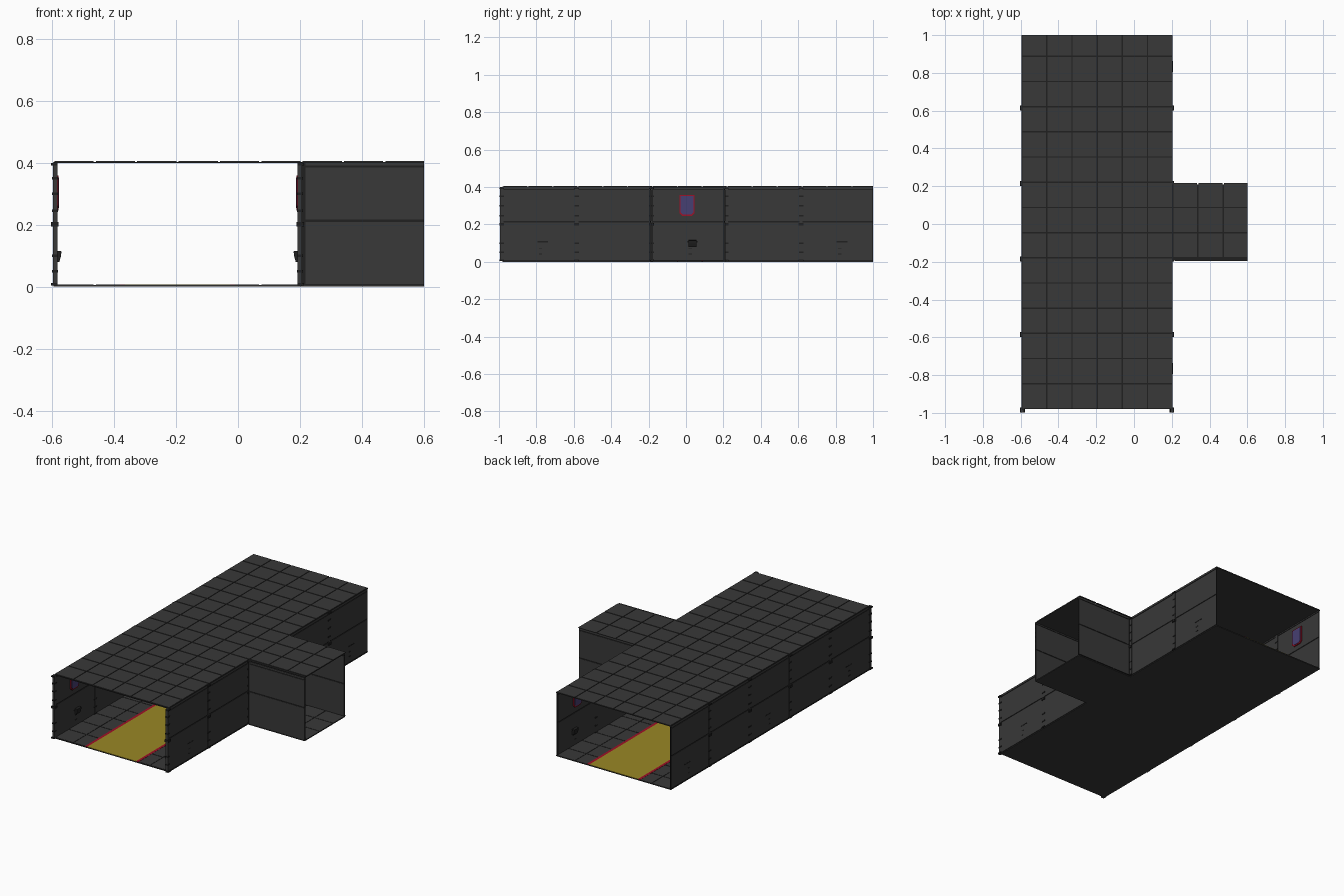
import bpy, bmesh

if "Cube" in bpy.data.objects:
    bpy.data.objects.remove(bpy.data.objects["Cube"])


def mat(name, rgb):
    m = bpy.data.materials.new(name)
    m.diffuse_color = (*rgb, 1)
    m.use_nodes = True
    m.node_tree.nodes["Principled BSDF"].inputs["Base Color"].default_value = m.diffuse_color
    return m


GREY = mat("panel grey", (0.040, 0.040, 0.040))
DARK = mat("joint dark", (0.014, 0.014, 0.014))
YELLOW = mat("walkway yellow", (0.32, 0.245, 0.018))
RED = mat("trim red", (0.34, 0.006, 0.02))
BLUE = mat("screen blue", (0.062, 0.05, 0.17))

MID = -0.195               # centre line of the main hall
PITCH = 0.4                # wall module
START = -0.985             # first rib
T = PITCH / 3              # tile size


def finish(name, bm, material):
    bmesh.ops.recalc_face_normals(bm, faces=bm.faces)
    me = bpy.data.meshes.new(name)
    bm.to_mesh(me)
    bm.free()
    me.materials.append(material)
    ob = bpy.data.objects.new(name, me)
    bpy.context.collection.objects.link(ob)
    return ob


def boxes(name, material, items):
    """One object made of boxes given as (x0, x1, y0, y1, z0, z1)."""
    bm = bmesh.new()
    for x0, x1, y0, y1, z0, z1 in items:
        vs = bmesh.ops.create_cube(bm, size=1)["verts"]
        for v in vs:
            v.co = (x0 if v.co.x < 0 else x1,
                    y0 if v.co.y < 0 else y1,
                    z0 if v.co.z < 0 else z1)
    return finish(name, bm, material)


def prisms(name, material, items):
    """Extrude polygons: (points, function mapping a, b, depth to xyz, d0, d1)."""
    bm = bmesh.new()
    for pts, f, d0, d1 in items:
        lo = [bm.verts.new(f(a, b, d0)) for a, b in pts]
        hi = [bm.verts.new(f(a, b, d1)) for a, b in pts]
        bm.faces.new(lo)
        bm.faces.new(hi)
        n = len(pts)
        for i in range(n):
            j = (i + 1) % n
            bm.faces.new((lo[i], lo[j], hi[j], hi[i]))
    return finish(name, bm, material)


def side(s, x0, x1):
    """Mirror an x range of the left wall to the right wall."""
    return (x0, x1) if s < 0 else (2 * MID - x1, 2 * MID - x0)


# Floor and roof: dark slabs with raised square tiles
def tiles(z0, z1):
    out, g = [], 0.0035
    x_lines = [-0.595 + T * i for i in range(10)]
    y_lines = [START + 0.006 + T * j for j in range(16)]
    for i in range(9):
        for j in range(15):
            if i >= 6 and not 6 <= j <= 8:
                continue
            out.append((x_lines[i] + g, min(x_lines[i + 1] - g, 0.6),
                        y_lines[j] + g, min(y_lines[j + 1] - g, 1.0), z0, z1))
    return out


def slab(z0, z1):
    return [(-0.595, 0.205, -0.98, 1.0, z0, z1), (0.205, 0.6, -0.193, 0.21, z0, z1)]


boxes("floor_underside", GREY, slab(0, 0.003))
boxes("floor_joints", DARK, slab(0.003, 0.005))
boxes("floor_tiles", GREY, tiles(0.005, 0.0065))
boxes("roof_ceiling", GREY, slab(0.398, 0.4005))
boxes("roof_joints", DARK, slab(0.4005, 0.4025))
boxes("roof_tiles", GREY, tiles(0.4025, 0.405))

# Painted walkway with red edges
boxes("walkway", YELLOW, [(MID - 0.17, MID + 0.17, -0.98, 1.0, 0.0055, 0.0075)])
boxes("walkway_edges", RED, [(MID + s * 0.178 - 0.008, MID + s * 0.178 + 0.008,
                              -0.98, 1.0, 0.0055, 0.0075) for s in (-1, 1)])

# Walls: dark core with panels on both faces, split by horizontal grooves
BANDS = [(0.009, 0.209), (0.217, 0.384), (0.39, 0.398)]
modules = [(s, START + PITCH * k) for s in (-1, 1) for k in range(5) if s < 0 or k != 2]
core, panels = [], []
for s, y in modules:
    y1 = min(y + PITCH, 1.0)
    core.append((*side(s, -0.5925, -0.5875), y, y1, 0.003, 0.4))
    for z0, z1 in BANDS:
        panels.append((*side(s, -0.595, -0.585), y + 0.004, min(y1 - 0.004, 0.999), z0, z1))
for y in (-0.19, 0.205):
    core.append((0.2, 0.6, y - 0.0025, y + 0.0025, 0.003, 0.4))
    for z0, z1 in BANDS:
        panels.append((0.217, 0.6, y - 0.005, y + 0.005, z0, z1))
boxes("wall_core", DARK, core)
boxes("wall_panels", GREY, panels)

# Ribs at every module joint, with clips
ribs, clips = [], []
for s in (-1, 1):
    for k in range(5):
        y = START + PITCH * k
        ribs.append((*side(s, -0.597, -0.582), y - 0.009, y + 0.009, 0.003, 0.4))
        clips.append((*side(s, -0.603, -0.578), y - 0.013, y + 0.013, 0.194, 0.208))
        for z in (0.05, 0.1, 0.245, 0.3, 0.35):
            clips.append((*side(s, -0.599, -0.581), y - 0.012, y + 0.012, z - 0.004, z + 0.004))
        clips.append((*side(s, -0.603, -0.582), y - 0.013, y + 0.013, 0.004, 0.012))
        clips.append((*side(s, -0.603, -0.582), y - 0.013, y + 0.013, 0.39, 0.398))
boxes("wall_ribs", GREY, ribs)
boxes("rib_clips", DARK, clips)

# Screens and small consoles on every second module
frames, screens, wedges, slots = [], [], [], []
for s in (-1, 1):
    def to_x(a, b, d, s=s):
        return (d if s < 0 else 2 * MID - d, a, b)

    def along_y(a, b, d, s=s):
        return (a if s < 0 else 2 * MID - a, d, b)
    for k in (0, 2, 4):
        if s > 0 and k == 2:
            continue
        c = START + PITCH * (k + 0.5) - 0.01

        def shield(w, z0, z1, ch):
            return [(c - w, z1), (c - w, z0 + ch), (c - w + ch, z0),
                    (c + w - ch, z0), (c + w, z0 + ch), (c + w, z1)]
        frames.append((shield(0.041, 0.246, 0.358, 0.014), to_x, -0.586, -0.579))
        screens.append((shield(0.034, 0.253, 0.352, 0.012), to_x, -0.586, -0.577))
        wedges.append(([(-0.586, 0.116), (-0.569, 0.114), (-0.571, 0.098),
                        (-0.576, 0.08), (-0.586, 0.08)], along_y, c + 0.008, c + 0.05))
        # Marks that show on both faces of the wall
        slots.append((*side(s, -0.5962, -0.5838), c, c + 0.058, 0.104, 0.110))
        for z in (0.04, 0.07):
            slots.append((*side(s, -0.5962, -0.5838), c + 0.008, c + 0.026, z, z + 0.005))
prisms("screen_frames", RED, frames)
prisms("screens", BLUE, screens)
prisms("wall_consoles", DARK, wedges)
boxes("console_slots", DARK, slots)
